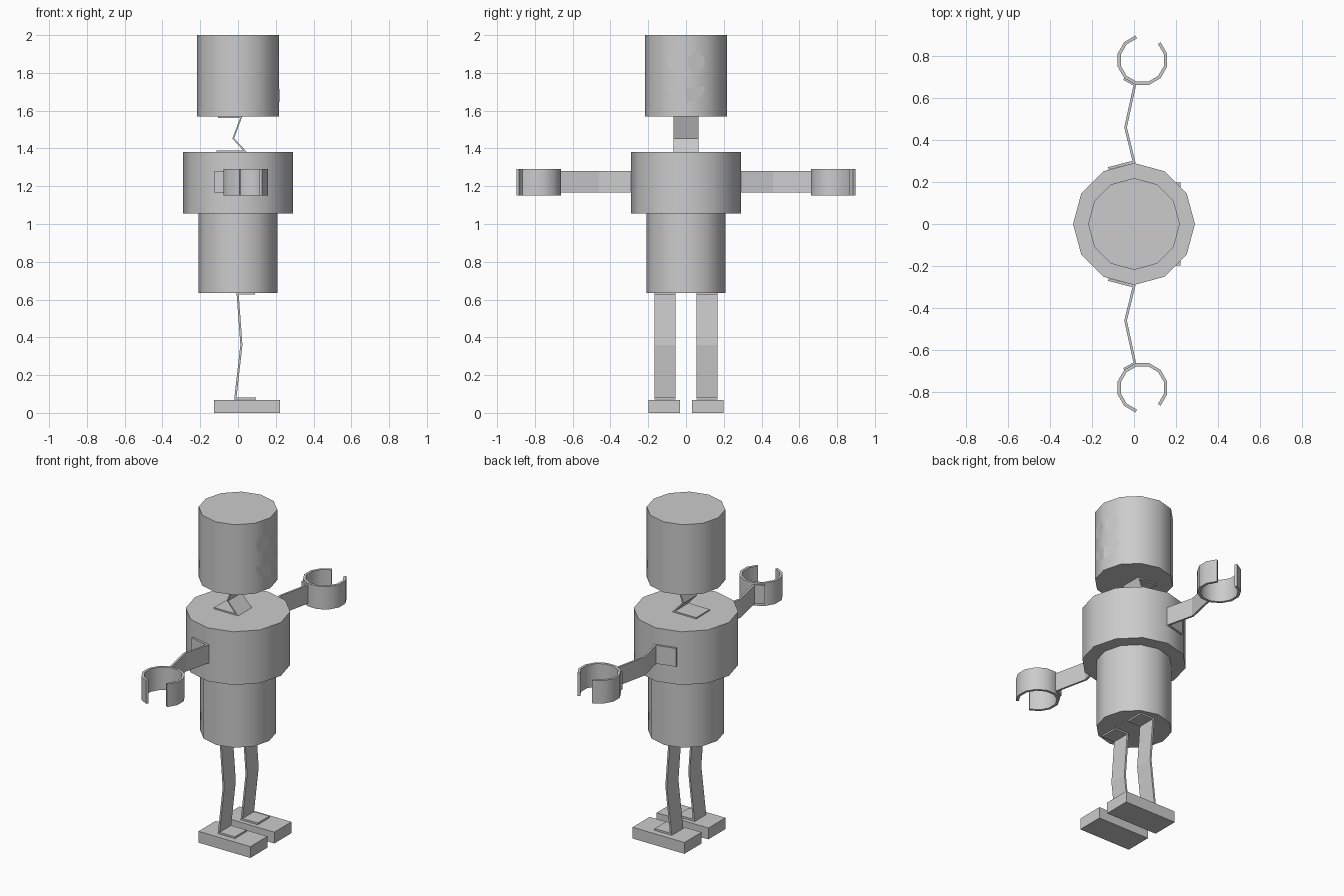
import bpy, bmesh
from math import sin, cos, pi, radians
from mathutils import Vector

if "Cube" in bpy.data.objects:
    bpy.data.objects.remove(bpy.data.objects["Cube"])


def add_object(name, bm, mirror=False, smooth=None):
    bmesh.ops.recalc_face_normals(bm, faces=bm.faces)
    mesh = bpy.data.meshes.new(name)
    bm.to_mesh(mesh)
    bm.free()
    ob = bpy.data.objects.new(name, mesh)
    bpy.context.collection.objects.link(ob)
    if mirror:
        mod = ob.modifiers.new("mirror", 'MIRROR')
        mod.use_axis = (False, True, False)
        mod.use_mirror_merge = False
    if smooth:
        bpy.ops.object.select_all(action='DESELECT')
        ob.select_set(True)
        bpy.context.view_layer.objects.active = ob
        bpy.ops.object.shade_smooth_by_angle(angle=radians(smooth))
    return ob


def drum(name, r, z0, z1):
    """Twelve-sided closed cylinder with a corner on the x axis."""
    bm = bmesh.new()
    rings = [[bm.verts.new((r * cos(k * pi / 6), r * sin(k * pi / 6), z))
              for k in range(12)] for z in (z0, z1)]
    bm.faces.new(rings[0])
    bm.faces.new(rings[1])
    for k in range(12):
        n = (k + 1) % 12
        bm.faces.new((rings[0][k], rings[0][n], rings[1][n], rings[1][k]))
    return add_object(name, bm, smooth=40)


def strip(name, path, thick, lo, hi, axis, mirror=False, smooth=None):
    """Bent sheet: a 2D path with mitred thickness, widened from lo to hi."""
    pts = [Vector(p) for p in path]
    normals = []
    for a, b in zip(pts, pts[1:]):
        d = (b - a).normalized()
        normals.append(Vector((-d.y, d.x)))
    bm = bmesh.new()
    rows = []
    for i, p in enumerate(pts):
        n1, n2 = normals[max(i - 1, 0)], normals[min(i, len(normals) - 1)]
        m = (n1 + n2).normalized()
        off = m * (thick / 2 / max(m.dot(n1), 0.4))
        row = []
        for q, w in ((p + off, lo), (p + off, hi), (p - off, hi), (p - off, lo)):
            row.append(bm.verts.new((q.x, w, q.y) if axis == 'Y' else (q.x, q.y, w)))
        rows.append(row)
    bm.faces.new(rows[0])
    bm.faces.new(rows[-1])
    for a, b in zip(rows, rows[1:]):
        for k in range(4):
            n = (k + 1) % 4
            bm.faces.new((a[k], a[n], b[n], b[k]))
    return add_object(name, bm, mirror, smooth)


def decal(name, outline):
    """Flat patch lying on the head facet beside the +x corner, mirrored."""
    bm = bmesh.new()
    slope = (1 - cos(pi / 6)) / sin(pi / 6)
    bm.faces.new([bm.verts.new((HEAD_R + 0.0015 - slope * y, y, z)) for y, z in outline])
    ob = add_object(name, bm, mirror=True)
    if ob.data.polygons[0].normal.x < 0:
        ob.data.flip_normals()
    return ob


HEAD_R = 0.218

# Body drums
drum("head", HEAD_R, 1.57, 2.0)
drum("chest", 0.29, 1.055, 1.38)
drum("waist", 0.21, 0.635, 1.055)

# Neck
strip("neck", [(-0.115, 1.384), (0.038, 1.384), (-0.025, 1.453), (0.017, 1.566),
               (-0.105, 1.566)], 0.008, -0.066, 0.066, 'Y')

# Arms with mounting tabs, then open ring hands
strip("arms", [(-0.122, 0.265), (0.0, 0.296), (-0.04, 0.46), (0.004, 0.662),
               (-0.048, 0.692)], 0.012, 1.168, 1.28, 'Z', mirror=True)
angles = [radians(105 + 30 * k) for k in range(11)]
strip("hands", [(0.04 + 0.114 * cos(a), 0.78 + 0.114 * sin(a)) for a in angles],
      0.015, 1.15, 1.29, 'Z', mirror=True, smooth=40)

# Legs with tabs
strip("legs", [(0.09, 0.631), (-0.002, 0.631), (0.018, 0.36), (-0.014, 0.077),
               (0.095, 0.077)], 0.011, 0.055, 0.166, 'Y', mirror=True)

# Feet
strip("feet", [(-0.128, 0.0345), (0.222, 0.0345)], 0.069, 0.033, 0.198, 'Y', mirror=True)

# Face
decal("eyes", [(0.054 + 0.045 * cos(k * pi / 8), 1.855 + 0.05 * sin(k * pi / 8))
               for k in range(16)])
decal("smile", [(0.0, 1.715), (0.0, 1.645)] +
      [(0.1 * sin(k * pi / 12), 1.73 - 0.085 * cos(k * pi / 12)) for k in range(1, 7)])
